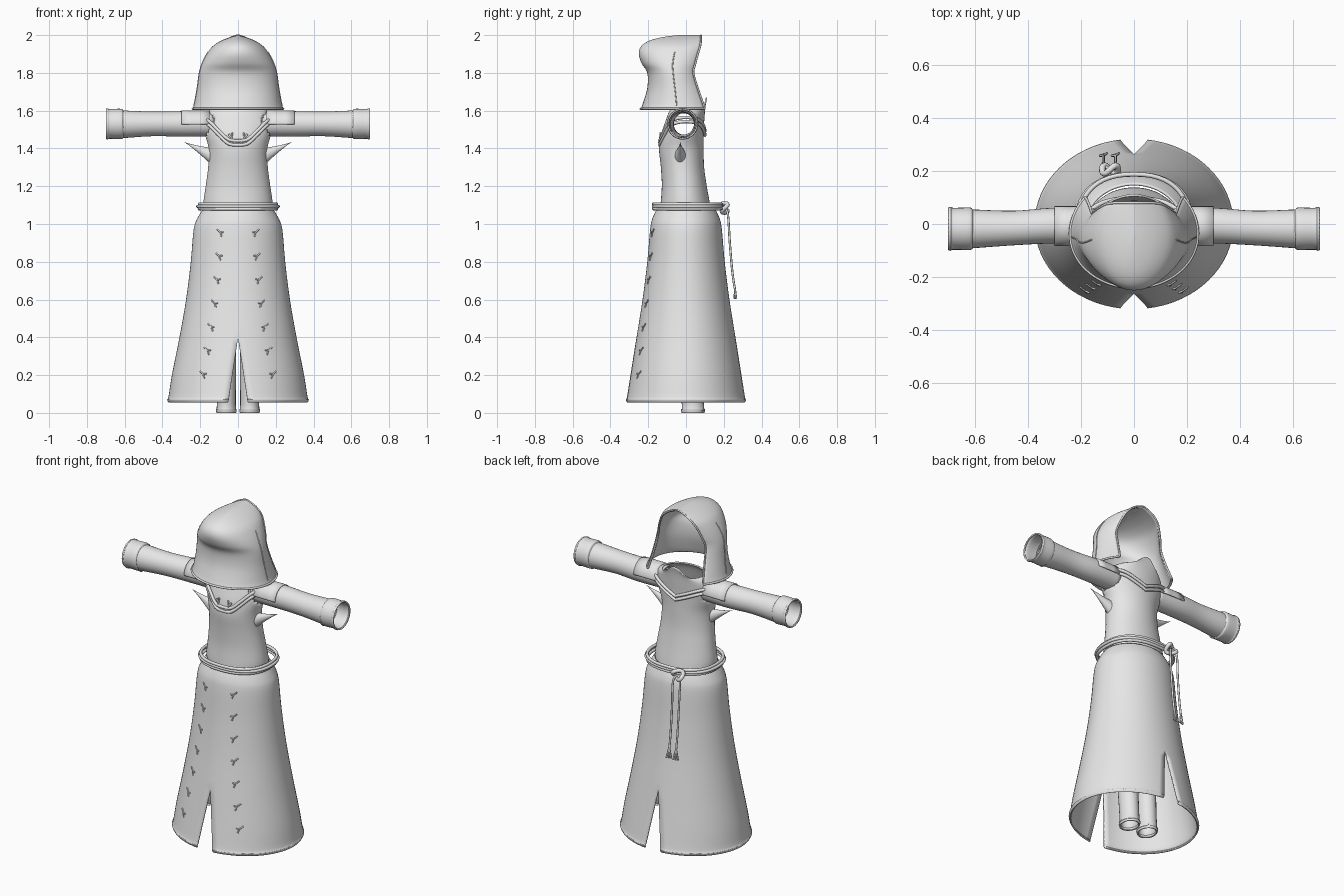
import bpy, bmesh, math
from math import sin, cos, pi, radians
from mathutils import Vector

if "Cube" in bpy.data.objects:
    bpy.data.objects.remove(bpy.data.objects["Cube"])

cloth = bpy.data.materials.new("plain_grey")
cloth.use_nodes = True
GREY = (0.8, 0.8, 0.8, 1)
cloth.diffuse_color = GREY
cloth.node_tree.nodes["Principled BSDF"].inputs["Base Color"].default_value = GREY


def refine(rows, n=4):
    """Smoothly interpolate a list of profile rows."""
    rows = [Vector(r) for r in rows]
    out = []
    for i in range(len(rows) - 1):
        p0, p1, p2 = rows[max(i - 1, 0)], rows[i], rows[i + 1]
        p3 = rows[min(i + 2, len(rows) - 1)]
        for k in range(n):
            t = k / n
            m1, m2 = (p2 - p0) / 2, (p3 - p1) / 2
            d = p2 - p1
            out.append(p1 + m1 * t + (d * 3 - m1 * 2 - m2) * t**2 + (m1 + m2 - d * 2) * t**3)
    return out + [rows[-1]]


def loft(name, groups, closed=True, thick=0.008, cut=None):
    """Skin each group of rings, drop faces matching cut, give thickness."""
    bm = bmesh.new()
    for rings in groups:
        grid = [[bm.verts.new(p) for p in ring] for ring in rings]
        for lo, hi in zip(grid, grid[1:]):
            n = len(lo)
            for j in range(n if closed else n - 1):
                k = (j + 1) % n
                bm.faces.new((lo[j], lo[k], hi[k], hi[j]))
    bmesh.ops.remove_doubles(bm, verts=bm.verts, dist=0.0005)
    if cut:
        gone = [f for f in bm.faces if cut(f.calc_center_median())]
        bmesh.ops.delete(bm, geom=gone, context='FACES')
    bmesh.ops.recalc_face_normals(bm, faces=bm.faces)
    mesh = bpy.data.meshes.new(name)
    bm.to_mesh(mesh)
    bm.free()
    ob = bpy.data.objects.new(name, mesh)
    bpy.context.collection.objects.link(ob)
    mesh.materials.append(cloth)
    bpy.ops.object.select_all(action='DESELECT')
    ob.select_set(True)
    bpy.context.view_layer.objects.active = ob
    bpy.ops.object.shade_smooth_by_angle(angle=radians(40))
    if thick:
        mod = ob.modifiers.new("thickness", 'SOLIDIFY')
        mod.thickness = thick
        mod.offset = -1
    return ob


def cords(name, paths, radius, closed=False):
    """Round tubes along one or more paths."""
    cu = bpy.data.curves.new(name, 'CURVE')
    cu.dimensions = '3D'
    cu.bevel_depth = radius
    cu.bevel_resolution = 2
    cu.use_fill_caps = True
    for path in paths:
        sp = cu.splines.new('POLY')
        sp.points.add(len(path) - 1)
        for pt, p in zip(sp.points, path):
            pt.co = (*p, 1)
        sp.use_cyclic_u = closed
        sp.use_smooth = True
    cu.materials.append(cloth)
    ob = bpy.data.objects.new(name, cu)
    bpy.context.collection.objects.link(ob)


def oval(a, front, back, z, n=48, power=1.0):
    pts = []
    for i in range(n):
        t = 2 * pi * i / n
        c, s = cos(t), sin(t)
        c, s = (math.copysign(abs(v)**power, v) for v in (c, s))
        mid = (front + back) / 2
        pts.append(Vector((a * c, mid + (back - front) / 2 * s, z)))
    return pts


# Skirt: two halves joined above the front and back slits (z, half width, half depth)
skirt_rows = refine([(0.055, .368, .315), (0.07, .375, .321), (0.085, .368, .315),
                     (0.2, .35, .295), (0.4, .31, .262), (0.6, .275, .23),
                     (0.8, .25, .205), (0.97, .235, .19), (1.03, .215, .178),
                     (1.085, .182, .152)])


def skirt_half(side):
    rings = []
    for z, a, b in skirt_rows:
        gap = max(0, (0.4 - z) / 0.34) * 0.052
        edge = pi / 2 - math.asin(gap / a)
        ts = [edge * (j / 16 - 1) for j in range(33)]
        rings.append([(side * a * cos(t), b * sin(t), z) for t in ts])
    return rings


loft("skirt", [skirt_half(1), skirt_half(-1)], closed=False)

# Bodice with arm holes and a raised back of the collar
body_rows = refine([(1.04, .165, -.13, .13), (1.1, .176, -.127, .12), (1.2, .163, -.12, .102),
                    (1.3, .15, -.125, .088), (1.4, .148, -.135, .085), (1.47, .165, -.125, .085),
                    (1.53, .175, -.105, .087), (1.585, .16, -.085, .095), (1.61, .125, -.07, .105)])
body = []
for z, a, f, b in body_rows:
    ring = oval(a, f, b, z, 64)
    for j, p in enumerate(ring):
        p.z += 0.06 * max(0, sin(2 * pi * j / 64))**8 * max(0, (z - 1.55) / 0.06)
    body.append(ring)
loft("bodice", [body],
     cut=lambda c: abs(c.x) > 0.08 and math.hypot(c.y + 0.012, c.z - 1.528) < 0.06)

# Neckline trim: a double edge dipping at the front and back
half = refine([(0, -.138, 1.418), (.05, -.136, 1.425), (.1, -.115, 1.47), (.15, -.085, 1.52),
               (.183, -.03, 1.54), (.183, .03, 1.54), (.13, .075, 1.525), (.06, .094, 1.495),
               (0, .1, 1.47)])
loop = half + [Vector((-p.x, p.y, p.z)) for p in half[-2:0:-1]]
cords("neckline_trim", [loop, [p + Vector((0, 0, .022)) for p in loop]], 0.009, True)
cords("back_seam", [[(0, b, z) for z, a, f, b in body_rows if 1.1 < z < 1.48]], 0.004)

# Chest clasp with two small forked horns
cords("chest_clasp", [[(s * .012, -.143, 1.43), (s * .035, -.138, 1.45), (s * .03, -.135, 1.485)]
                      for s in (1, -1)] +
      [[(s * .034, -.138, 1.455), (s * .05, -.133, 1.475)] for s in (1, -1)], 0.005)

# Sleeves, shoulder flaps, side spikes and legs in mirrored pairs
sleeve_rows = refine([(.13, .066, 1.53, -.008), (.3, .067, 1.53, -.006), (.45, .065, 1.53, -.015),
                      (.59, .072, 1.528, -.018), (.607, .073, 1.528, -.018),
                      (.618, .08, 1.53, -.018), (.68, .079, 1.53, -.018),
                      (.69, .083, 1.53, -.018), (.7, .08, 1.53, -.018)])


def hoop(x, r, z, y, start=0.0, sweep=2 * pi, n=32):
    return [(x, y + r * cos(start + sweep * j / n), z + r * sin(start + sweep * j / n))
            for j in range(n)]


for side, label in ((1, "left"), (-1, "right")):
    loft(label + "_sleeve", [[hoop(side * x, r, z, y) for x, r, z, y in sleeve_rows]])
    loft(label + "_shoulder_flap",
         [[hoop(side * x, .075, 1.527, -.008, 0, pi * 1.03) for x in (.15, .2, .25, .3)]],
         closed=False)

    spike = []
    for k in range(9):
        u = k / 8
        r = 0.04 * (1 - u)**1.3
        cx, cz = .135 + .152 * u, 1.36 + .075 * u
        spike.append([(side * (cx - .3 * r * sin(t)), -.03 + .8 * r * cos(t), cz + r * sin(t))
                      for t in (2 * pi * j / 16 for j in range(16))])
    loft(label + "_side_spike", [spike], thick=0)

    leg_rows = refine([(0, .056, .062, .037), (.02, .059, .062, .037), (.045, .054, .062, .036),
                       (.3, .058, .064, .02), (.6, .07, .075, .0), (.95, .085, .085, 0)])
    loft(label + "_leg", [[[(side * (cx + r * .93 * cos(2 * pi * j / 24)),
                             cy + r * 1.08 * sin(2 * pi * j / 24), z) for j in range(24)]
                           for z, r, cx, cy in leg_rows]])

# Hood: arched shell, open at the back (z, half width, front, middle, open edge)
hood_rows = refine([(1.61, .24, -.24, -.04, .1), (1.64, .231, -.228, -.04, .09),
                    (1.72, .216, -.205, -.05, .062), (1.8, .205, -.205, -.06, .04),
                    (1.85, .19, -.235, -.06, .05), (1.9, .165, -.25, -.05, .063),
                    (1.94, .135, -.238, -.04, .075), (1.97, .09, -.195, -.03, .08),
                    (1.99, .04, -.12, -.01, .08), (2.0, 0, -.04, 0, .08)])
wrap = radians(40)
hood = []
for z, a, f, m, e in hood_rows:
    ring = []
    for j in range(49):
        t = -wrap + (pi + 2 * wrap) * j / 48
        s = sin(t)
        y = m - (m - f) * s if s > 0 else m - (e - m) * s / sin(wrap)
        ring.append((a * cos(t), y, z))
    hood.append(ring)
loft("hood", [hood], closed=False)
cords("hood_hem", [hood[0]], 0.006)
cords("hood_opening_edge", [[r[0] for r in hood[:-1]] + [r[-1] for r in hood[-2::-1]]], 0.005)
cords("hood_side_seams", [[r[k] for r in hood[3:22]] for k in (8, 40)], 0.003)

# Belt of wrapped cords, knotted at the back
cords("belt", [oval(a, -.172, .187, z, power=.85)
               for a, z in ((.205, 1.08), (.214, 1.093), (.205, 1.106))], 0.0085, True)
knot = [(-.09 + .03 * cos(t), .205 + .015 * sin(2 * t), 1.085 + .025 * sin(t))
        for t in (2 * pi * j / 24 for j in range(24))]
cords("belt_knot", [knot], 0.012, True)

# Hanging cord ends with tassels
for side, x in (("left", -.07), ("right", -.115)):
    path = refine([(-.09, .205, 1.085), (x, .222, 1.05), (x, .232, .9),
                   (x, .245, .75), (x, .258, .66)])
    cords(side + "_hanging_cord", [path], 0.006)
    cords(side + "_tassel", [[(x, .258, .67), (x + d, .262 + d / 3, .605)]
                             for d in (-.013, 0, .013)], 0.005)


# Forked fasteners in two columns down the skirt front
def on_skirt(x, z):
    for lo, hi in zip(skirt_rows, skirt_rows[1:]):
        if lo[0] <= z <= hi[0]:
            row = lo.lerp(hi, (z - lo[0]) / (hi[0] - lo[0]))
            return (x, -row[2] * math.sqrt(1 - (x / row[1])**2) - .002, z)


forks = []
for k in range(7):
    z = .955 - .125 * k
    x = .093 + .005 * k + .0017 * k * k
    for s in (1, -1):
        for dx, dz in ((.018, .017), (-.016, .002), (-.006, -.022)):
            forks.append([on_skirt(s * x, z), on_skirt(s * (x + dx), z + dz)])
cords("skirt_fasteners", forks, 0.004)
